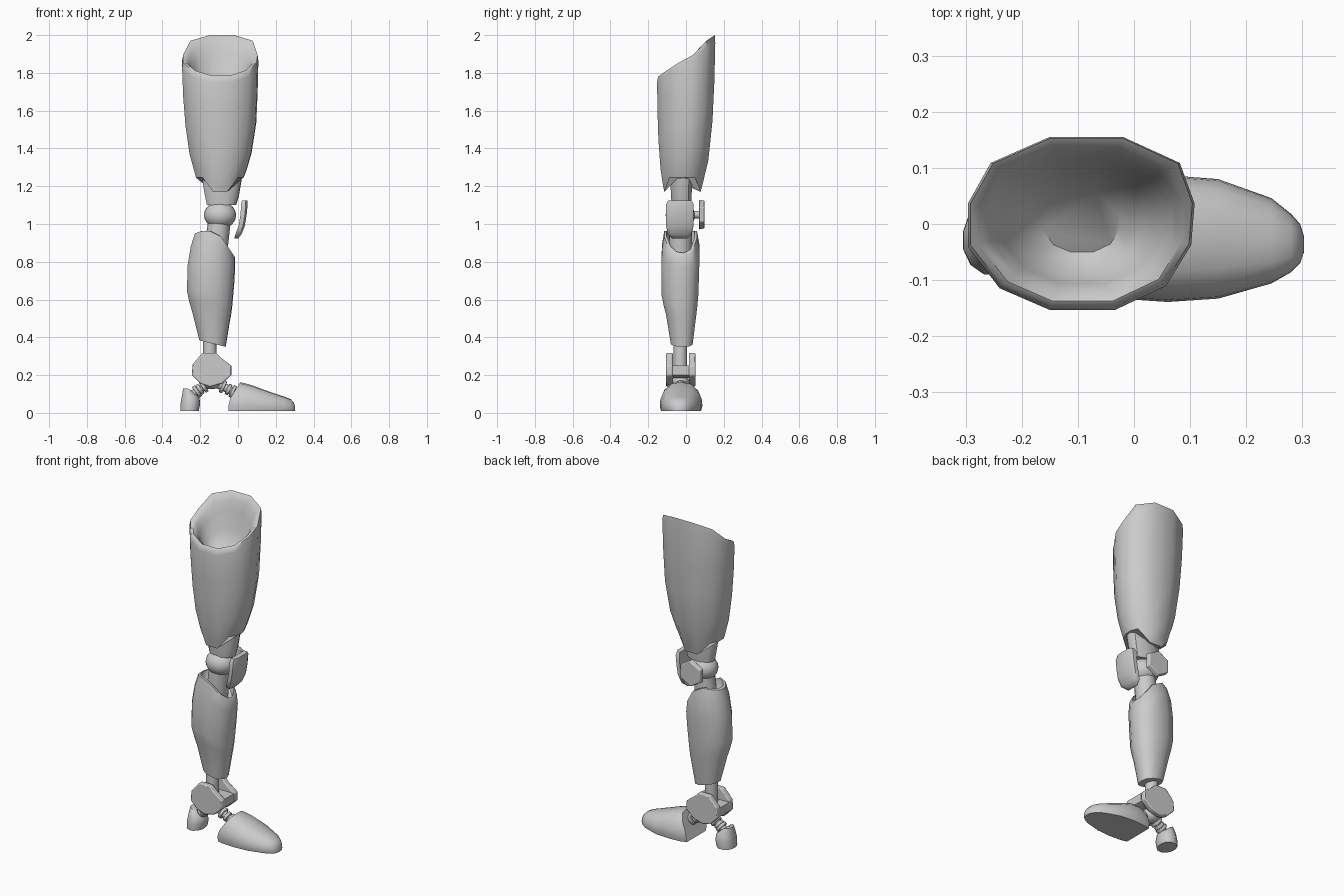
import bpy, bmesh, math
from mathutils import Vector

if "Cube" in bpy.data.objects:
    bpy.data.objects.remove(bpy.data.objects["Cube"])

grey = bpy.data.materials.new("plain grey")
grey.diffuse_color = (0.6, 0.6, 0.6, 1)
grey.use_nodes = True
grey.node_tree.nodes["Principled BSDF"].inputs["Base Color"].default_value = grey.diffuse_color

# Twelve-sided cross-section shared by the limb shells
OUTLINE = [(-.28, 1), (-.8, .7), (-1, .23), (-1, -.27), (-.72, -.75), (-.28, -1),
           (.3, -1), (.75, -.72), (.97, -.25), (1, .23), (.87, .7), (.37, 1)]


def finish(name, bm, angle=40, bevel=0):
    bmesh.ops.recalc_face_normals(bm, faces=bm.faces)
    me = bpy.data.meshes.new(name)
    bm.to_mesh(me)
    bm.free()
    ob = bpy.data.objects.new(name, me)
    bpy.context.collection.objects.link(ob)
    me.materials.append(grey)
    if bevel:
        mod = ob.modifiers.new("soft edges", 'BEVEL')
        mod.width, mod.segments, mod.limit_method = bevel, 2, 'ANGLE'
    bpy.ops.object.select_all(action='DESELECT')
    ob.select_set(True)
    bpy.context.view_layer.objects.active = ob
    bpy.ops.object.shade_smooth_by_angle(angle=math.radians(angle))
    return ob


def loft(name, rings, angle=40, bevel=0):
    bm = bmesh.new()
    vs = [[bm.verts.new(p) for p in r] for r in rings]
    for a, b in zip(vs, vs[1:]):
        for i in range(len(a)):
            j = (i + 1) % len(a)
            bm.faces.new((a[i], a[j], b[j], b[i]))
    bm.faces.new(vs[0][::-1])
    bm.faces.new(vs[-1])
    return finish(name, bm, angle, bevel)


def lerp_table(table, v):
    for (a, p), (b, q) in zip(table, table[1:]):
        if v <= b:
            return p + (q - p) * max(0, (v - a) / (b - a))
    return table[-1][1]


def ring(x0, x1, y0, y1, z):
    """Outline fitted to a rectangle; z is a function of (xn, yn, x, y)."""
    pts = []
    for u, v in OUTLINE:
        x, y = (x0 + x1) / 2 + u * (x1 - x0) / 2, (y0 + y1) / 2 + v * (y1 - y0) / 2
        pts.append((x, y, z(u, v, x, y)))
    return pts


def shell(name, levels, low, high, hollow):
    """Limb shell between two shaped edges, with a sunken top."""
    rings = [ring(*l[1:], lambda u, v, x, y, t=l[0]: low(u, v) + t * (high(u, v) - low(u, v)))
             for l in levels]
    x0, x1, y0, y1 = levels[-1][1:]
    cx, cy, hx, hy = (x0 + x1) / 2, (y0 + y1) / 2, (x1 - x0) / 2, (y1 - y0) / 2
    for s, d in hollow:
        rings.append(ring(cx - hx * s, cx + hx * s, cy - hy * s, cy + hy * s,
                          lambda u, v, x, y: high(u * s, v * s) - d))
    return loft(name, rings, 50)


def rod(name, a, b, r1, r2, sides=16, bevel=0):
    a, b = Vector(a), Vector(b)
    bm = bmesh.new()
    bmesh.ops.create_cone(bm, cap_ends=True, segments=sides, radius1=r1, radius2=r2, depth=(b - a).length)
    q = (b - a).to_track_quat('Z', 'Y')
    for v in bm.verts:
        v.co = q @ v.co + (a + b) / 2
    return finish(name, bm, 40, bevel)


def ball(name, c, r):
    bm = bmesh.new()
    bmesh.ops.create_uvsphere(bm, u_segments=20, v_segments=12, radius=1)
    for v in bm.verts:
        v.co = Vector((v.co.x * r[0] + c[0], v.co.y * r[1] + c[1], v.co.z * r[2] + c[2]))
    return finish(name, bm)


def plate(name, profile, y0, y1, bevel=.006):
    return loft(name, [[(x, y, z) for x, z in profile] for y in (y0, y1)], 35, bevel)


# Thigh shell: slanted socket rim above, front and back flaps below
RIM = [(-1, 1.78), (-.72, 1.81), (-.26, 1.855), (.23, 1.895), (.7, 1.97), (1, 2.0)]
shell("thigh",
      [(0, -.222, .03, -.115, .077), (.06, -.232, .045, -.122, .09), (.2, -.256, .072, -.135, .118),
       (.45, -.278, .097, -.146, .14), (.7, -.29, .104, -.151, .15), (.95, -.296, .108, -.153, .155),
       (1, -.291, .104, -.148, .153)],
      lambda u, v: 1.17 if abs(v) > .9 else 1.245,
      lambda u, v: lerp_table(RIM, v),
      [(.93, 0), (.82, .025), (.72, .07), (.58, .15), (.35, .2)])

# Knee: tapered socket, ball, neck, rear pad and curved cap
loft("knee_socket", [ring(*b, lambda u, v, x, y, z=z: z) for b, z in
     [((-.165, -.01, -.075, .025), 1.1), ((-.175, .005, -.08, .03), 1.15), ((-.195, .025, -.083, .033), 1.27)]])
ball("knee_ball", (-.095, -.03, 1.047), (.085, .078, .072))
rod("knee_neck", (-.12, -.03, .84), (-.098, -.03, 1.02), .062, .06)
rod("knee_pin", (-.095, 0, 1.05), (-.095, .08, 1.05), .02, .02)
rod("knee_pad", (-.095, .07, 1.05), (-.095, .098, 1.05), .08, .074, 6, .004)
cap = []
for z, xi, xo, y0, y1 in [(.922, -.02, .0, -.07, .005), (.945, -.014, .018, -.097, .03),
                          (.99, .003, .036, -.105, .04), (1.05, .013, .046, -.105, .04),
                          (1.105, .017, .051, -.105, .04), (1.124, .02, .05, -.095, .03)]:
    cap.append([(xi, y0, z), (xo - .01, y0, z), (xo, y0 + .02, z),
                (xo, y1 - .02, z), (xo - .01, y1, z), (xi, y1, z)])
loft("knee_cap", cap, 45)

# Shin shell: top edge dips towards the toe side
DIP = [(-1, .95), (-.7, .962), (-.1, .965), (.35, .93), (.75, .865), (1, .825)]
shell("shin",
      [(0, -.205, -.065, -.08, .035), (.27, -.243, -.044, -.105, .054), (.36, -.258, -.036, -.118, .06),
       (.46, -.27, -.03, -.13, .065), (.7, -.267, -.02, -.131, .07), (.88, -.25, -.015, -.127, .071),
       (1, -.228, -.017, -.115, .058)],
      lambda u, v: .367 - .017 * u,
      lambda u, v: lerp_table(DIP, u),
      [(.86, 0), (.8, .05), (.6, .07)])

# Ankle: post, two side guards joined by a band, and a ball joint
rod("ankle_post", (-.148, -.03, .2), (-.15, -.03, .42), .036, .036)
GUARD = [(-.188, .318), (-.24, .258), (-.245, .2), (-.2, .155), (-.15, .138),
         (-.085, .155), (-.035, .2), (-.035, .25), (-.095, .295), (-.115, .318)]
BAND = [(-.24, .25), (-.243, .2), (-.2, .185), (-.08, .185), (-.037, .2), (-.037, .25)]
plate("ankle_guard_front", GUARD, -.105, -.07)
plate("ankle_guard_back", GUARD, .015, .05)
plate("ankle_band", BAND, -.075, .02, 0)
ball("ankle_ball", (-.14, -.028, .165), (.055, .045, .04))

# Ribbed struts from the ankle to the heel and the foot
for label, end in (("heel", (-.25, -.028, .09)), ("toe", (.02, -.028, .09))):
    a, b = Vector((-.14, -.028, .168)), Vector(end)
    rod(label + "_strut", a, b, .022, .022)
    for k, (t, r) in enumerate([(.38, .034), (.56, .03), (.7, .034)]):
        p, d = a.lerp(b, t), (b - a).normalized() * .009
        rod(f"{label}_strut_rib_{k + 1}", p - d, p + d, r, r, 16, .003)


def dome(x, w0, w1, top, back=0):
    """Domed foot section across y; back leans the section over with height."""
    c, h = (w0 + w1) / 2, (w1 - w0) / 2
    shape = [(-.94, 0), (-1, .2), (-.97, .45), (-.82, .75), (-.5, .96), (0, 1),
             (.5, .96), (.82, .75), (.97, .45), (1, .2), (.94, 0)]
    return [(x + back * max(0, f - .35) / .65, c + u * h, .01 + f * (top - .01)) for u, f in shape]


# Foot and heel pads
loft("foot", [dome(-.05, -.125, .07, .162, .062), dome(-.015, -.134, .081, .158, .045),
              dome(.06, -.139, .087, .147, .012), dome(.15, -.133, .08, .118),
              dome(.245, -.106, .046, .086), dome(.28, -.086, .018, .072),
              dome(.296, -.07, .0, .053), dome(.303, -.05, -.022, .03)], 50)
heel = []
for z, x0, x1, y0, y1 in [(.01, -.305, -.208, -.088, .032), (.05, -.304, -.2, -.09, .034),
                          (.085, -.298, -.205, -.083, .028), (.13, -.29, -.235, -.062, .006)]:
    heel.append(ring(x0, x1, y0, y1, lambda u, v, x, y, z=z: z - (.022 * max(0, u) if z > .1 else 0)))
loft("heel_pad", heel, 50)
